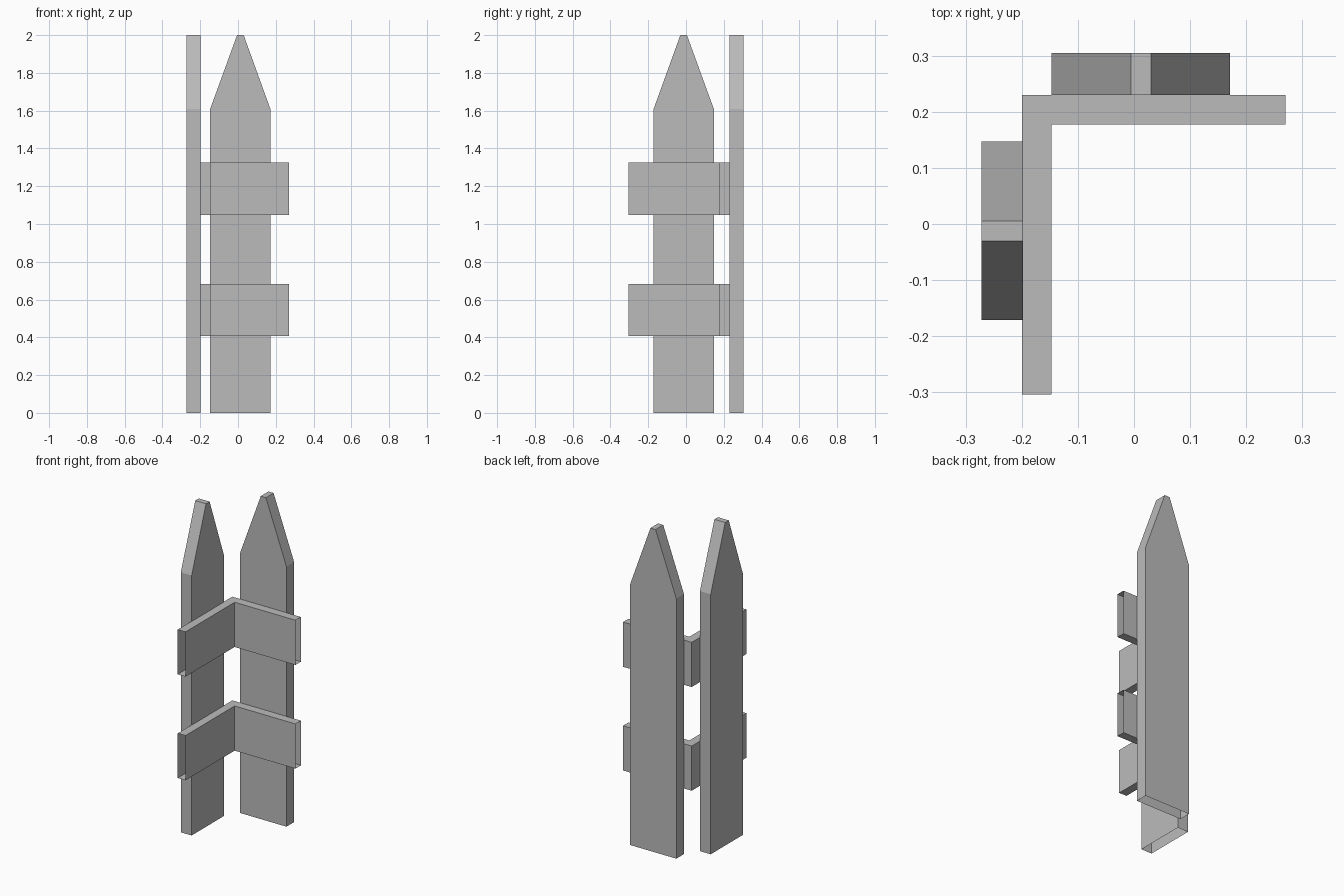
import bpy
import bmesh

cube = bpy.data.objects.get("Cube")
if cube:
    bpy.data.objects.remove(cube, do_unlink=True)

GREY = (0.5, 0.5, 0.5, 1)
paint = bpy.data.materials.new("plain grey")
paint.use_nodes = True
paint.diffuse_color = GREY
paint.node_tree.nodes["Principled BSDF"].inputs["Base Color"].default_value = GREY


def extrude_outline(name, outline, offset, open_side):
    """Sweep an outline along offset, then remove the faces open_side selects."""
    bm = bmesh.new()
    base = bm.faces.new([bm.verts.new(p) for p in outline])
    top = bmesh.ops.extrude_face_region(bm, geom=[base], use_keep_orig=True)
    moved = [v for v in top["geom"] if isinstance(v, bmesh.types.BMVert)]
    bmesh.ops.translate(bm, verts=moved, vec=offset)
    bmesh.ops.recalc_face_normals(bm, faces=bm.faces)
    bm.normal_update()
    hollow = [f for f in bm.faces if open_side(f)]
    bmesh.ops.delete(bm, geom=hollow, context="FACES_ONLY")
    mesh = bpy.data.meshes.new(name)
    bm.to_mesh(mesh)
    bm.free()
    mesh.materials.append(paint)
    obj = bpy.data.objects.new(name, mesh)
    bpy.context.collection.objects.link(obj)
    return obj


# Pointed pickets, open underneath
PICKET = [(-0.147, 0), (0.171, 0), (0.171, 1.61), (0.03, 2), (-0.005, 2), (-0.147, 1.61)]


def underside(face):
    return face.normal.z < -0.9


extrude_outline("back_picket", [(u, 0.23, z) for u, z in PICKET], (0, 0.075, 0), underside)
extrude_outline("side_picket", [(-0.272, -u, z) for u, z in PICKET], (0.074, 0, 0), underside)

# L-shaped rails, open at both ends
RAIL = [(-0.2, -0.304), (-0.147, -0.304), (-0.147, 0.177),
        (0.27, 0.177), (0.27, 0.23), (-0.2, 0.23)]


def rail_end(face):
    centre = face.calc_center_median()
    return centre.x > 0.26 or centre.y < -0.3


for name, bottom in (("lower_rail", 0.406), ("upper_rail", 1.048)):
    extrude_outline(name, [(x, y, bottom) for x, y in RAIL], (0, 0, 0.277), rail_end)
